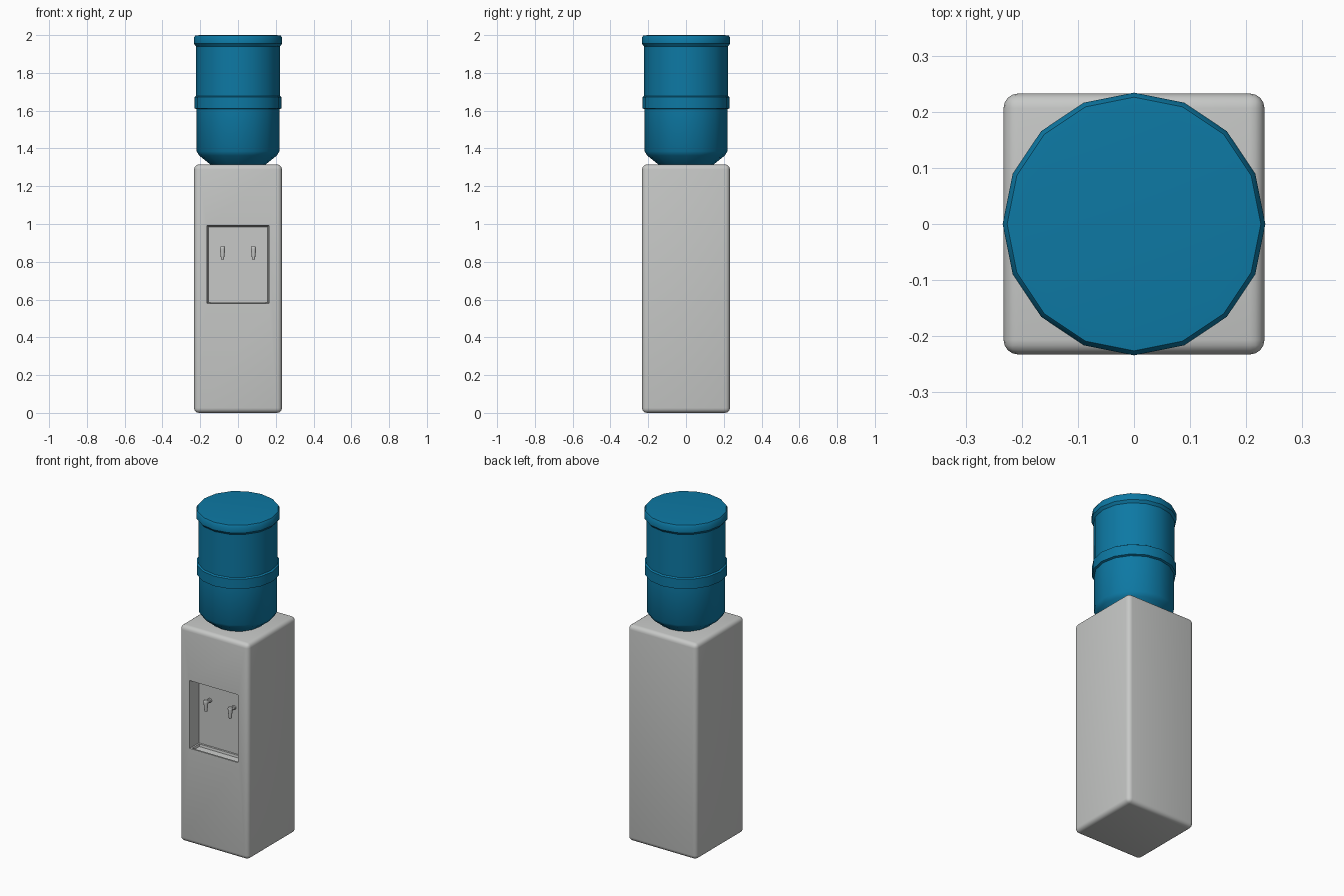
import bpy, bmesh, math
from mathutils import Matrix, Vector

if "Cube" in bpy.data.objects:
    bpy.data.objects.remove(bpy.data.objects["Cube"])


def material(name, rgb):
    m = bpy.data.materials.new(name)
    m.diffuse_color = (*rgb, 1)
    m.use_nodes = True
    m.node_tree.nodes["Principled BSDF"].inputs["Base Color"].default_value = m.diffuse_color
    return m


GREY = material("light_grey_plastic", (0.57, 0.58, 0.57))
BLUE = material("blue_bottle", (0.004, 0.19, 0.37))


def finish(bm, name, mat, angle=35):
    bmesh.ops.recalc_face_normals(bm, faces=bm.faces)
    me = bpy.data.meshes.new(name)
    bm.to_mesh(me)
    bm.free()
    me.materials.append(mat)
    ob = bpy.data.objects.new(name, me)
    bpy.context.collection.objects.link(ob)
    bpy.ops.object.select_all(action='DESELECT')
    ob.select_set(True)
    bpy.context.view_layer.objects.active = ob
    bpy.ops.object.shade_smooth_by_angle(angle=math.radians(angle))
    return ob


def lathe(bm, profile, sides, mat=Matrix()):
    """Closed turned solid from (radius, height) pairs around local z."""
    rings = []
    for r, z in profile:
        rings.append([bm.verts.new(mat @ Vector((r * math.cos(2 * math.pi * i / sides),
                                                 r * math.sin(2 * math.pi * i / sides), z)))
                      for i in range(sides)])
    for a, b in zip(rings, rings[1:]):
        for i in range(sides):
            j = (i + 1) % sides
            bm.faces.new((a[i], a[j], b[j], b[i]))
    bm.faces.new(rings[0][::-1])
    bm.faces.new(rings[-1])


# Cabinet: rounded box
W, H = 0.465, 1.315
bm = bmesh.new()
bmesh.ops.create_cube(bm, size=1, matrix=Matrix.Translation((0, 0, H / 2)) @ Matrix.Diagonal((W, W, H, 1)))
bmesh.ops.bevel(bm, geom=bm.edges[:], offset=0.026, segments=4, profile=0.5, affect='EDGES')
bm.normal_update()


def inset_to(face, half_w, z0, z1, y):
    """Inset a front face and place its corners on a given rectangle."""
    c = face.calc_center_median()
    bmesh.ops.inset_region(bm, faces=[face], thickness=0.01)
    for v in face.verts:
        v.co = (math.copysign(half_w, v.co.x), y, z1 if v.co.z > c.z else z0)
    bm.normal_update()


# Dispensing recess
BACK = -W / 2 + 0.08
front = max((f for f in bm.faces if f.normal.y < -0.99), key=lambda f: f.calc_area())
inset_to(front, 0.164, 0.58, 0.993, -W / 2)
inset_to(front, 0.156, 0.585, 0.985, BACK)

# Drip tray sunk into the recess floor
floor = next(f for f in bm.faces if f.normal.z > 0.9
             and abs(f.calc_center_median().z - 0.5825) < 0.01)
bmesh.ops.inset_region(bm, faces=[floor], thickness=0.014)
bmesh.ops.inset_region(bm, faces=[floor], thickness=0.003)
for v in floor.verts:
    v.co.z -= 0.014
finish(bm, "cabinet", GREY)

# Two taps: tapered spout on a short stem from the recess wall
for side, x in (("left", -0.082), ("right", 0.082)):
    bm = bmesh.new()
    y = -0.192
    lathe(bm, [(0.008, 0.813), (0.014, 0.868), (0.014, 0.876), (0.011, 0.881)], 12,
          Matrix.Translation((x, y, 0)))
    lathe(bm, [(0.009, 0), (0.009, BACK - y - 0.012), (0.013, BACK - y - 0.01), (0.013, BACK - y + 0.003)], 12,
          Matrix.Translation((x, y, 0.864)) @ Matrix.Rotation(-math.pi / 2, 4, 'X'))
    finish(bm, side + "_tap", GREY)

# Water bottle: 16-sided turned profile with shoulder, middle band and rim
bm = bmesh.new()
lathe(bm, [(0.14, 1.31), (0.205, 1.362), (0.219, 1.385),
           (0.219, 1.608), (0.231, 1.612), (0.231, 1.672), (0.222, 1.678),
           (0.222, 1.94), (0.234, 1.955), (0.234, 1.985), (0.226, 1.998), (0.2, 2.0)], 16)
finish(bm, "water_bottle", BLUE)
